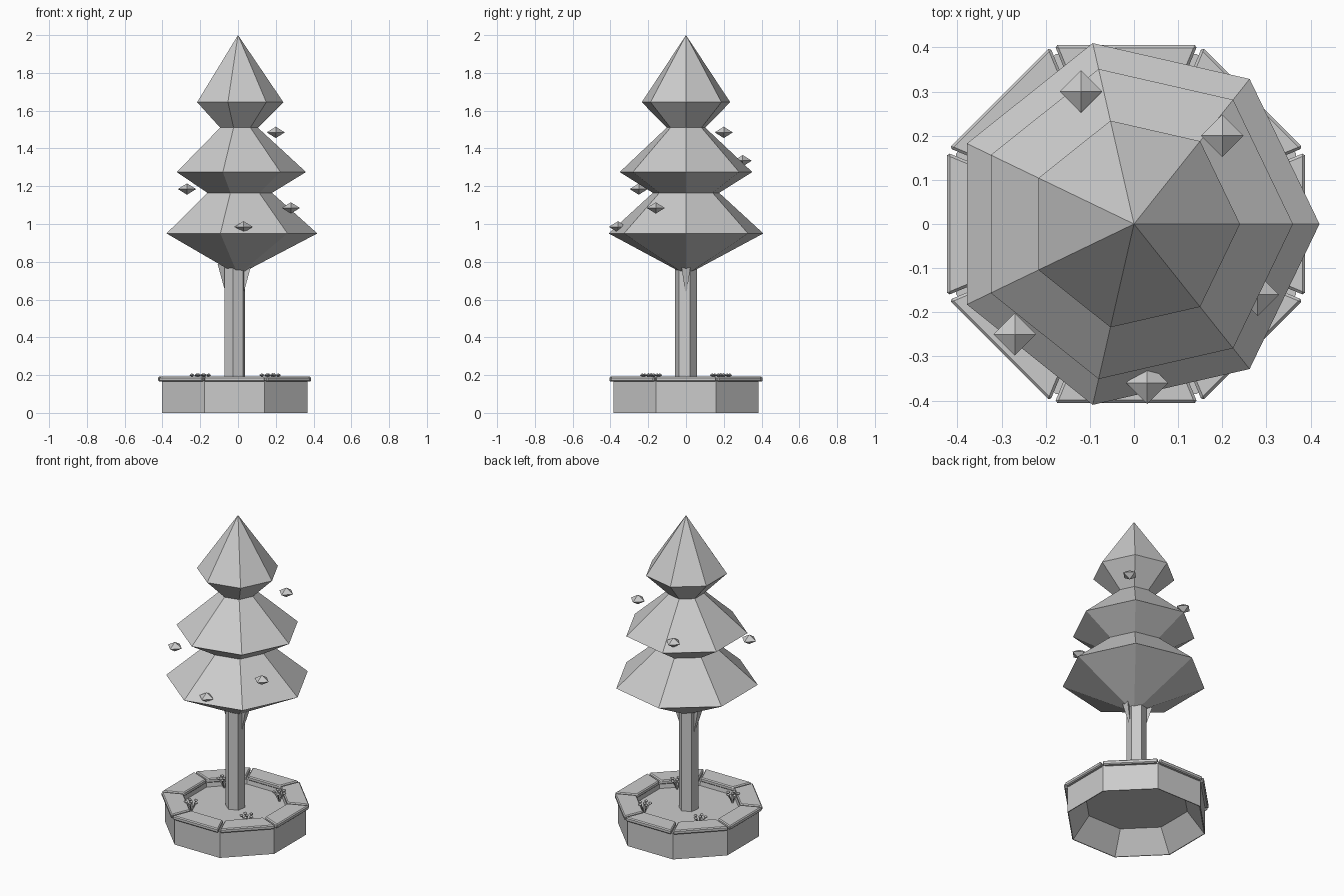
import bpy, bmesh, math
from mathutils import Vector, Matrix

if "Cube" in bpy.data.objects:
    bpy.data.objects.remove(bpy.data.objects["Cube"])

grey = bpy.data.materials.new("plain grey")
grey.use_nodes = True
colour = (0.6, 0.6, 0.6, 1)
grey.diffuse_color = colour
grey.node_tree.nodes["Principled BSDF"].inputs["Base Color"].default_value = colour

CX = -0.018              # planter and trunk sit slightly off the crown axis
OCT = math.pi / 8


def finish(bm, name, location=(0, 0, 0)):
    bmesh.ops.recalc_face_normals(bm, faces=bm.faces)
    mesh = bpy.data.meshes.new(name)
    bm.to_mesh(mesh)
    bm.free()
    mesh.materials.append(grey)
    obj = bpy.data.objects.new(name, mesh)
    obj.location = location
    bpy.context.collection.objects.link(obj)
    return obj


def lathe(name, profile, sides, turn=0, location=(0, 0, 0)):
    """Faceted solid of revolution from (radius, height) pairs."""
    bm = bmesh.new()
    rings = []
    for r, z in profile:
        count = sides if r > 0 else 1
        angles = [turn + math.tau * i / sides for i in range(count)]
        rings.append([bm.verts.new((r * math.cos(a), r * math.sin(a), z)) for a in angles])
    for low, high in zip(rings, rings[1:]):
        for i in range(sides):
            j = (i + 1) % sides
            corners = [low[i % len(low)], low[j % len(low)],
                       high[j % len(high)], high[i % len(high)]]
            bm.faces.new(list(dict.fromkeys(corners)))
    return finish(bm, name, location)


def add_cone(bm, start, end, r1, r2, sides):
    start, end = Vector(start), Vector(end)
    axis = end - start
    place = Matrix.Translation((start + end) / 2) @ axis.to_track_quat('Z', 'Y').to_matrix().to_4x4()
    bmesh.ops.create_cone(bm, cap_ends=True, segments=sides, radius1=r1,
                          radius2=r2, depth=axis.length, matrix=place)


def add_gem(bm, centre, radius, height):
    """Four-sided double pyramid."""
    verts = [bm.verts.new(Vector(centre) + Vector(v) * radius)
             for v in ((1, 0, 0), (0, 1, 0), (-1, 0, 0), (0, -1, 0))]
    for sign in (1, -1):
        tip = bm.verts.new(Vector(centre) + Vector((0, 0, sign * height)))
        for i in range(4):
            bm.faces.new((verts[i], verts[(i + 1) % 4], tip))


# Three-tier crown
lathe("tree_crown", [(0, 0.73), (0.42, 0.95), (0.18, 1.165), (0.36, 1.275),
                     (0.105, 1.51), (0.24, 1.645), (0, 2)], 7)

# Trunk and two branch stubs
lathe("trunk", [(0, 0.13), (0.058, 0.13), (0.058, 0.8), (0, 0.8)], 6,
      math.radians(21), (CX, 0, 0))
for name, side, y in (("right_branch", -1, 0.01), ("left_branch", 1, 0)):
    bm = bmesh.new()
    add_cone(bm, (CX + side * 0.045, y, 0.63), (CX + side * 0.075, y, 0.79), 0.003, 0.03, 3)
    finish(bm, name)

# Hanging ornaments
for i, spot in enumerate([(0.2, 0.2, 1.485), (-0.12, 0.3, 1.335), (-0.27, -0.25, 1.185),
                          (0.28, -0.16, 1.085), (0.03, -0.36, 0.985)]):
    bm = bmesh.new()
    add_gem(bm, (0, 0, 0), 0.048, 0.03)
    finish(bm, f"ornament_{i + 1}", spot)

# Open-bottomed octagonal planter wall with soil inside
k = 1 / math.cos(OCT)
wall = [(0.285, 0.13), (0.29, 0.168), (0.385, 0.168), (0.385, 0), (0.38, 0), (0.285, 0.13)]
lathe("planter_wall", [(r * k, z) for r, z in wall], 8, OCT, (CX, 0, 0))
lathe("soil", [(0, 0.13), (0.29 * k, 0.13), (0.29 * k, 0.14), (0, 0.14)], 8, OCT, (CX, 0, 0))

# Eight mitred rim stones with narrow gaps
for i in range(8):
    bm = bmesh.new()
    outline = []
    for apothem, side in ((0.285, -1), (0.405, -1), (0.405, 1), (0.285, 1)):
        outline.append((apothem, side * (apothem * math.tan(OCT) - 0.006)))
    low = [bm.verts.new((x, y, 0.165)) for x, y in outline]
    high = [bm.verts.new((x, y, 0.192)) for x, y in outline]
    bm.faces.new(low)
    bm.faces.new(high)
    for a in range(4):
        b = (a + 1) % 4
        bm.faces.new((low[a], low[b], high[b], high[a]))
    bmesh.ops.rotate(bm, verts=bm.verts, matrix=Matrix.Rotation(i * math.pi / 4, 3, 'Z'))
    stone = finish(bm, f"rim_stone_{i + 1}", (CX, 0, 0))
    bevel = stone.modifiers.new("soft edge", 'BEVEL')
    bevel.width = 0.006
    bevel.segments = 1

# Four small flower clumps around the trunk
for i in range(4):
    bm = bmesh.new()
    add_cone(bm, (0, 0, 0.135), (0, 0, 0.195), 0.006, 0.006, 4)
    add_gem(bm, (0, 0, 0.2), 0.013, 0.01)
    for p in range(5):
        a = math.tau * p / 5
        x, y = math.cos(a), math.sin(a)
        add_cone(bm, (0, 0, 0.14), (x * 0.03, y * 0.03, 0.195), 0.004, 0.004, 3)
        add_gem(bm, (x * 0.032, y * 0.032, 0.2), 0.014, 0.01)
    spot = Matrix.Rotation(i * math.pi / 2, 3, 'Z') @ Vector((0.2, -0.17, 0))
    finish(bm, f"flower_clump_{i + 1}", spot + Vector((CX, 0, 0)))
